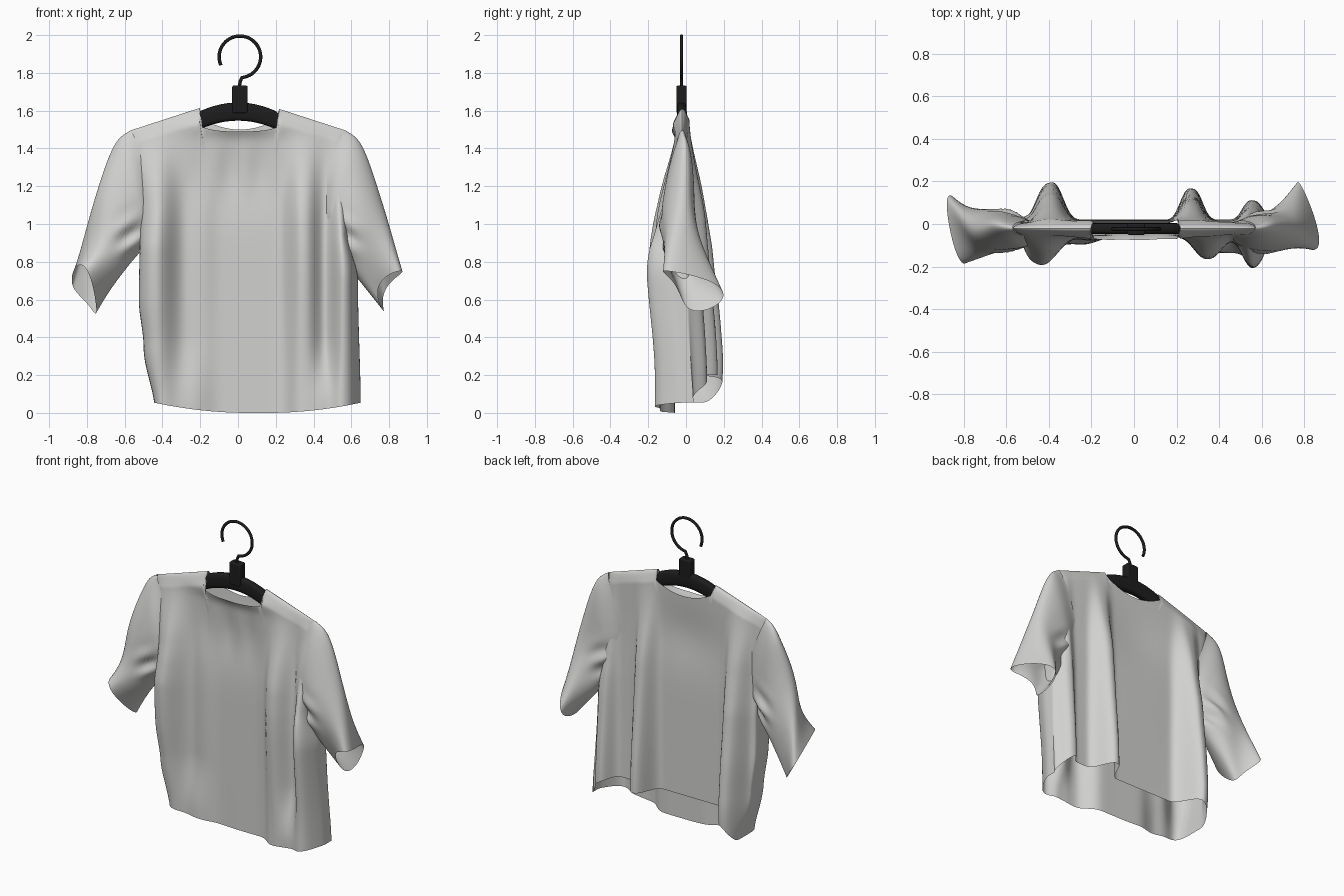
import bpy, math
from mathutils import Vector

cube = bpy.data.objects.get("Cube")
if cube:
    bpy.data.objects.remove(cube)


def material(name, rgb, rough):
    m = bpy.data.materials.new(name)
    m.use_nodes = True
    m.diffuse_color = (*rgb, 1)
    b = m.node_tree.nodes["Principled BSDF"]
    b.inputs["Base Color"].default_value = (*rgb, 1)
    b.inputs["Roughness"].default_value = rough
    return m


CLOTH = material("light grey cloth", (0.64, 0.64, 0.63), 0.8)
BLACK = material("black plastic", (0.012, 0.012, 0.012), 0.5)


def smoothstep(a, b, x):
    t = min(1, max(0, (x - a) / (b - a)))
    return t * t * (3 - 2 * t)


def curve(points, x):
    """Eased interpolation through (x, value) pairs, x falling."""
    for (x0, a), (x1, b) in zip(points, points[1:]):
        if x >= x1:
            return a + (b - a) * smoothstep(x0, x1, x)
    return points[-1][1]


def bump(x, centre, width, power=2):
    return math.exp(-abs((x - centre) / width) ** power)


def loft(name, rings, mat, caps=False):
    """Skin a list of closed rings of equal length."""
    n = len(rings[0])
    faces = [(r * n + i, r * n + (i + 1) % n, (r + 1) * n + (i + 1) % n, (r + 1) * n + i)
             for r in range(len(rings) - 1) for i in range(n)]
    if caps:
        faces += [tuple(range(n))[::-1], tuple(range((len(rings) - 1) * n, len(rings) * n))]
    me = bpy.data.meshes.new(name)
    me.from_pydata([p for ring in rings for p in ring], [], faces)
    me.materials.append(mat)
    ob = bpy.data.objects.new(name, me)
    bpy.context.collection.objects.link(ob)
    bpy.ops.object.select_all(action='DESELECT')
    ob.select_set(True)
    bpy.context.view_layer.objects.active = ob
    bpy.ops.object.mode_set(mode='EDIT')
    bpy.ops.mesh.select_all(action='SELECT')
    bpy.ops.mesh.normals_make_consistent(inside=False)
    bpy.ops.object.mode_set(mode='OBJECT')
    bpy.ops.object.shade_smooth_by_angle(angle=math.radians(60))


# Shirt body: front and back panels with hanging folds (x, width, depth)
FRONT_FOLDS = [(0.35, 0.085, 0.115), (0.57, 0.075, 0.21), (-0.46, 0.12, 0.18), (-0.2, 0.07, 0.02)]
BACK_FOLDS = [(-0.4, 0.08, 0.215), (0.27, 0.065, 0.15), (0.56, 0.06, 0.11), (-0.54, 0.04, 0.06)]
LEFT_SIDE = [(1.5, 0.57), (0.95, 0.58), (0.7, 0.635), (0, 0.65)]
RIGHT_SIDE = [(1.5, -0.57), (0.95, -0.52), (0.6, -0.525), (0.35, -0.5), (0, -0.44)]


def front_y(x, z):
    grow = smoothstep(1.55, 1.0, z) * (0.7 + 0.3 * smoothstep(0.1, 0.9, z))
    y = 0.06 + grow * sum(d * bump(x, c, w, 2.4) for c, w, d in FRONT_FOLDS)
    # the folds open out towards the hem
    opening = smoothstep(0.42, 0.05, z)
    y += opening * (0.07 * bump(x, 0.46, 0.06) + 0.04 * bump(x, -0.27, 0.1))
    # collar standing out, chest falling back below it
    y += 0.03 * bump(x, 0, 0.24) * bump(z, 1.52, 0.05)
    y -= 0.025 * bump(x, 0, 0.28) * bump(z, 1.25, 0.2)
    y += 0.006 * math.sin(x * 38) * bump(z, 1.3, 0.15) * bump(x, 0, 0.3)
    return -y


def back_y(x, z):
    grow = smoothstep(1.6, 1.0, z) * (0.62 + 0.38 * smoothstep(1.1, 0.2, z))
    y = 0.02 + grow * sum(d * bump(x, c, w, 2.8) for c, w, d in BACK_FOLDS)
    return y - 0.022 * bump(x, 0, 0.28) * bump(z, 1.25, 0.2)


def body_point(angle, v):
    c, s = math.cos(angle), math.sin(angle)
    front = s < 0
    x = 0.57 * c
    across = abs(x - 0.01) / 0.205
    if across < 1:
        top = 1.49 + (0.025 * across ** 3 if front else 0.01 + 0.06 * across ** 2)
        close = 1
    else:
        top = 1.615 - 0.12 * (abs(x) - 0.2) / 0.37
        close = min(1, v / 0.05) ** 0.5
    hem = 0.2 * max(0, abs(x) - 0.05) ** 2
    if not front:
        hem += (0.2 - hem) * smoothstep(0, 0.75, s)
    z = top + (hem - top) * v
    lo, hi = curve(RIGHT_SIDE, z), curve(LEFT_SIDE, z)
    x = (lo + hi) / 2 + (hi - lo) / 2 * c
    side_y = -0.02 + 0.06 * smoothstep(0.8, 0, z)
    # thin towards the armholes, fuller below them
    edge = abs(s) ** (0.35 + 0.4 * smoothstep(0.85, 1.15, z))
    y = front_y(x, z) if front else back_y(x, z)
    return (x, side_y + (y - side_y) * edge * close, z)


AROUND, ROWS = 224, 80
loft("shirt_body", [[body_point(math.tau * i / AROUND, (r / ROWS) ** 1.5) for i in range(AROUND)]
                    for r in range(ROWS + 1)], CLOTH)

# Sleeves: rings given by outer, back, inner and front points
UPPER_RINGS = [
    [(0.57, -0.02, 1.495), (0.5, 0.015, 1.3), (0.44, -0.02, 1.1), (0.48, -0.06, 1.3)],
    [(0.66, -0.02, 1.4), (0.58, 0.04, 1.2), (0.48, -0.02, 0.92), (0.53, -0.11, 1.15)],
    [(0.765, -0.04, 1.1), (0.69, 0.065, 0.95), (0.59, 0.0, 0.77), (0.63, -0.13, 0.94)]]
LEFT_CUFF = [(0.87, -0.09, 0.75), (0.78, 0.19, 0.65), (0.77, 0.05, 0.54), (0.75, -0.06, 0.68)]
RIGHT_CUFF = [(0.88, 0.1, 0.7), (0.8, 0.08, 0.58), (0.75, -0.02, 0.55), (0.81, -0.18, 0.77)]


def spline(a, b, c, d, t):
    return 0.5 * (2 * b + (c - a) * t + (2 * a - 5 * b + 4 * c - d) * t ** 2 + (3 * b - a - 3 * c + d) * t ** 3)


def sleeve(name, cuff, sign):
    keys = [[Vector(p) for p in ring] for ring in UPPER_RINGS + [cuff]]
    # lead in along the shoulder slope
    first = [p - Vector((0.1, 0, -0.03)) for p in keys[0]]
    last = [2 * p - q for p, q in zip(keys[-1], keys[-2])]
    keys = [first] + keys + [last]
    rings = []
    for k in range(3):
        for step in range(16 + (k == 2)):
            o, b, i, f = [spline(*(keys[k + j][q] for j in range(4)), step / 16) for q in range(4)]
            mid, bend = (o + b + i + f) / 4, (o + i - b - f) / 4
            ring = []
            for n in range(64):
                a = math.tau * n / 64
                p = mid + (o - i) / 2 * math.cos(a) + (f - b) / 2 * math.sin(a) + bend * math.cos(2 * a)
                # crumpled cloth by the armpit
                crease = bump(p.z, 0.93, 0.1) * bump(p.x, 0.57, 0.07)
                p.y += 0.02 * crease * math.sin(45 * (p.z + 0.6 * p.x))
                ring.append((sign * p.x, p.y, p.z))
            rings.append(ring)
    loft(name, rings, CLOTH)


sleeve("left_sleeve", LEFT_CUFF, 1)
sleeve("right_sleeve", RIGHT_CUFF, -1)

# Hanger bar: rounded section swept along a shallow arch, slimmer inside the shoulders
bar = []
for r in range(49):
    x = -0.48 + 0.96 * r / 48
    slim = smoothstep(0.2, 0.26, abs(x))
    mid = 1.595 - 0.045 * min(1, abs(x) / 0.2) ** 2 - 0.36 * max(0, abs(x) - 0.2) - 0.015 * slim
    ring = []
    for n in range(20):
        c, s = math.cos(math.tau * n / 20), math.sin(math.tau * n / 20)
        ring.append((x, -0.022 + (0.026 - 0.018 * slim) * math.copysign(abs(c) ** 0.6, c),
                     mid + (0.048 - 0.028 * slim) * math.copysign(abs(s) ** 0.6, s)))
    bar.append(ring)
loft("hanger_bar", bar, BLACK, caps=True)

# Hanger neck block with softened edges
bpy.ops.mesh.primitive_cube_add(size=1, location=(0.01, -0.024, 1.66))
block = bpy.context.object
block.name = "hanger_neck"
block.scale = (0.082, 0.055, 0.145)
bpy.ops.object.transform_apply(location=False)
bevel = block.modifiers.new("soft_edges", 'BEVEL')
bevel.width, bevel.segments = 0.008, 3
block.data.materials.append(BLACK)
bpy.ops.object.shade_smooth_by_angle()

# Wire hook
path = [(0.005, 1.72), (0.012, 1.755)]
path += [(0.01 + 0.11 * math.cos(a), 1.885 + 0.11 * math.sin(a))
         for a in (math.radians(-84 + 288 * i / 40) for i in range(41))]
hook = bpy.data.curves.new("hanger_hook", 'CURVE')
hook.dimensions = '3D'
hook.bevel_depth, hook.bevel_resolution, hook.use_fill_caps = 0.009, 4, True
line = hook.splines.new('POLY')
line.points.add(len(path) - 1)
for pt, (x, z) in zip(line.points, path):
    pt.co = (x, -0.024, z, 1)
hook.materials.append(BLACK)
bpy.context.collection.objects.link(bpy.data.objects.new("hanger_hook", hook))
